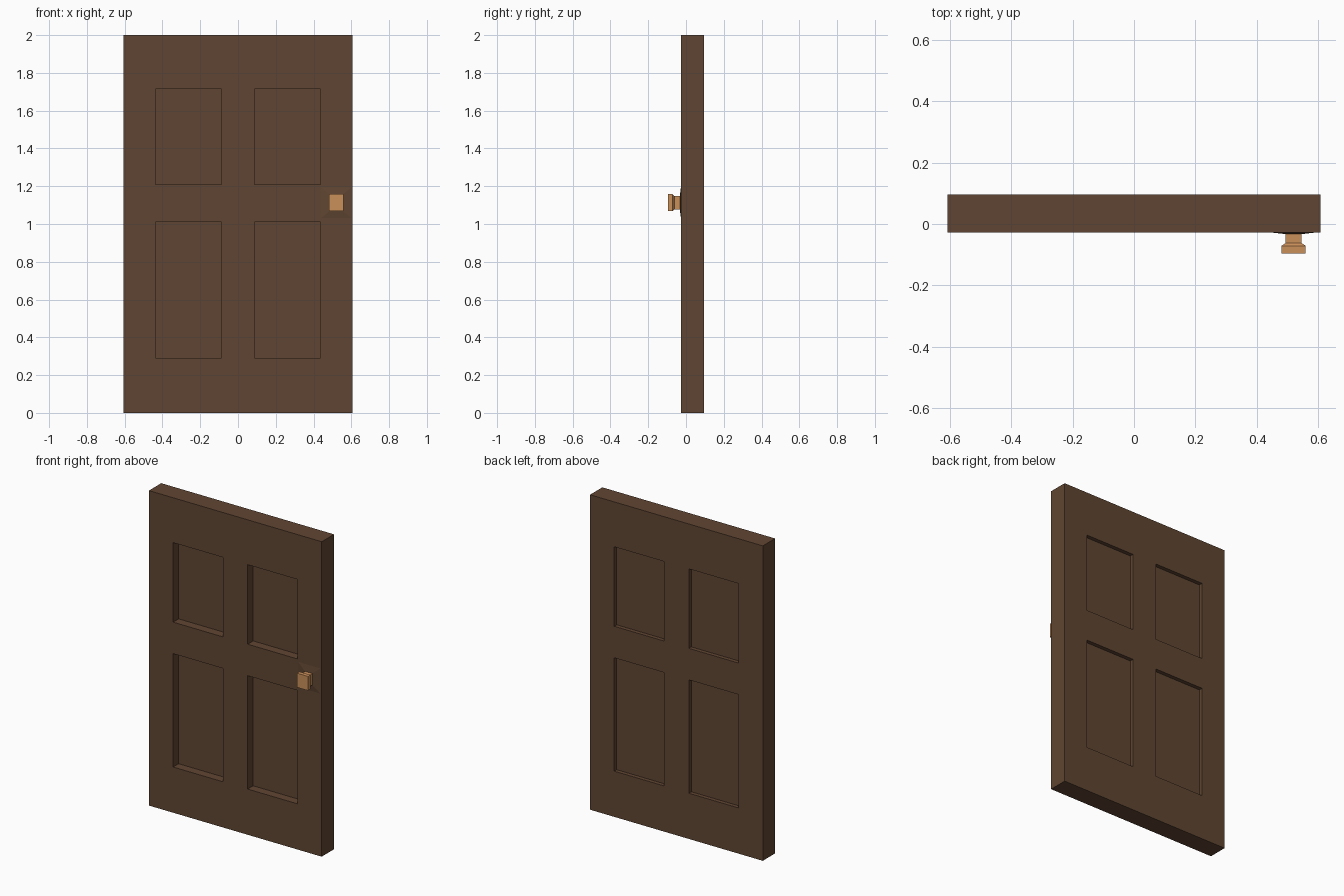
import bpy, bmesh

if "Cube" in bpy.data.objects:
    bpy.data.objects.remove(bpy.data.objects["Cube"])

def material(name, rgb):
    m = bpy.data.materials.new(name)
    m.diffuse_color = (*rgb, 1)
    m.use_nodes = True
    m.node_tree.nodes["Principled BSDF"].inputs["Base Color"].default_value = m.diffuse_color
    return m

wood = material("dark_wood", (0.117, 0.06, 0.032))
brass = material("brass", (0.6, 0.28, 0.105))

def finish(bm, name, mat):
    bmesh.ops.recalc_face_normals(bm, faces=bm.faces)
    mesh = bpy.data.meshes.new(name)
    bm.to_mesh(mesh)
    bm.free()
    mesh.materials.append(mat)
    ob = bpy.data.objects.new(name, mesh)
    bpy.context.collection.objects.link(ob)
    return ob

# Door slab: front and back divided along the stiles and rails
FRONT, BACK = -0.027, 0.096
XS = [-0.607, -0.437, -0.087, 0.087, 0.437, 0.607]
ZS = [0, 0.29, 1.01, 1.21, 1.715, 2]
bm = bmesh.new()
grid = {(i, j): bm.verts.new((x, FRONT, z))
        for i, x in enumerate(XS) for j, z in enumerate(ZS)}
faces = [bm.faces.new([grid[i, j], grid[i + 1, j], grid[i + 1, j + 1], grid[i, j + 1]])
         for i in range(5) for j in range(5)]
ext = bmesh.ops.extrude_face_region(bm, geom=faces, use_keep_orig=True)
bmesh.ops.translate(bm, vec=(0, BACK - FRONT, 0),
                    verts=[g for g in ext["geom"] if isinstance(g, bmesh.types.BMVert)])
bmesh.ops.recalc_face_normals(bm, faces=bm.faces)

# Four recessed panels, deeper on the front than on the back
def is_panel(f):
    c = f.calc_center_median()
    return (abs(f.normal.y) > 0.9 and 0.09 < abs(c.x) < 0.43
            and (0.29 < c.z < 1.01 or 1.21 < c.z < 1.715))

panels = [f for f in bm.faces if is_panel(f)]
for sign, depth in ((-1, 0.055), (1, 0.025)):
    side = [f for f in panels if f.normal.y * sign > 0]
    bmesh.ops.inset_individual(bm, faces=side, thickness=0, depth=-depth)
finish(bm, "door_slab", wood)

# Square lofted hardware: sections of (y, half width, half height)
def loft(name, sections, mat, cx=0.52, cz=1.113):
    bm = bmesh.new()
    rings = [[bm.verts.new((cx + sx * w, y, cz + sz * h))
              for sx, sz in ((-1, -1), (1, -1), (1, 1), (-1, 1))]
             for y, w, h in sections]
    for a, b in zip(rings, rings[1:]):
        for k in range(4):
            n = (k + 1) % 4
            bm.faces.new([a[k], a[n], b[n], b[k]])
    bm.faces.new(rings[0])
    bm.faces.new(rings[-1])
    return finish(bm, name, mat)

# Shallow tapered backplate and knob
loft("knob_backplate", [(FRONT, 0.078, 0.08), (-0.033, 0.026, 0.036)], wood)
loft("door_knob", [(-0.031, 0.026, 0.036), (-0.062, 0.026, 0.036),
                   (-0.071, 0.039, 0.045), (-0.096, 0.039, 0.045)], brass)
